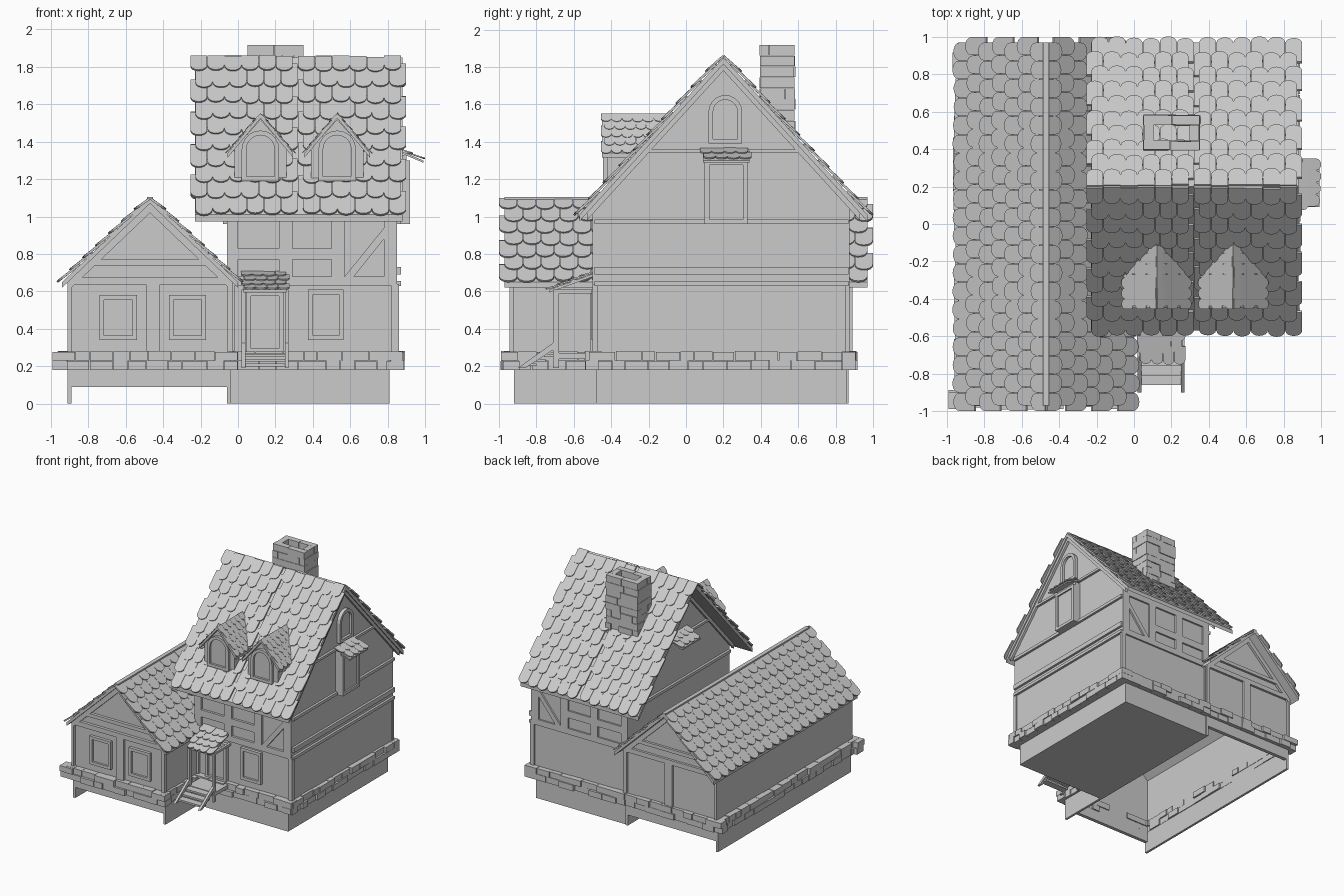
import bpy, bmesh, math, random
from mathutils import Vector

random.seed(4)
old = bpy.data.objects.get("Cube")
if old:
    bpy.data.objects.remove(old)

GREY = (0.6, 0.6, 0.6, 1)
mat = bpy.data.materials.new("plain grey")
mat.use_nodes = True
mat.diffuse_color = GREY
mat.node_tree.nodes["Principled BSDF"].inputs["Base Color"].default_value = GREY


def finish(bm, name):
    bmesh.ops.recalc_face_normals(bm, faces=bm.faces)
    mesh = bpy.data.meshes.new(name)
    bm.to_mesh(mesh)
    bm.free()
    mesh.materials.append(mat)
    bpy.context.collection.objects.link(bpy.data.objects.new(name, mesh))


def solid(bm, bottom, top):
    a = [bm.verts.new(p) for p in bottom]
    b = [bm.verts.new(p) for p in top]
    bm.faces.new(a)
    bm.faces.new(b)
    for i in range(len(a)):
        j = (i + 1) % len(a)
        bm.faces.new((a[i], a[j], b[j], b[i]))


def at(axis, t, a, z):
    """Point at depth t along axis, with a across it and z up."""
    return Vector((t, a, z)) if axis == "x" else Vector((a, t, z))


def prism(bm, axis, lo, hi, pts):
    solid(bm, [at(axis, lo, *p) for p in pts], [at(axis, hi, *p) for p in pts])


def box(bm, x0, x1, y0, y1, z0, z1):
    prism(bm, "y", y0, y1, [(x0, z0), (x1, z0), (x1, z1), (x0, z1)])


def outline(c, z, w, h, arched):
    r = w / 2
    if not arched:
        return [(c - r, z), (c + r, z), (c + r, z + h), (c - r, z + h)]
    arc = [(c + r * math.cos(k * math.pi / 10), z + h - r + r * math.sin(k * math.pi / 10))
           for k in range(11)]
    return [(c - r, z), (c + r, z)] + arc


def window(bm, axis, face, out, c, z, w, h, arched=False, b=0.025):
    """Raised frame around a thinner pane; out is the signed frame depth."""
    outer, inner = outline(c, z, w, h, arched), outline(c, z + b, w - 2 * b, h - 2 * b, arched)
    n = len(outer)
    rings = [[bm.verts.new(at(axis, t, *p)) for p in pts] for t, pts in
             ((face, outer), (face + out, outer), (face + out, inner), (face, inner))]
    for k in range(4):
        for i in range(n):
            j, m = (i + 1) % n, (k + 1) % 4
            bm.faces.new((rings[k][i], rings[k][j], rings[m][j], rings[m][i]))
    prism(bm, axis, face, face + out * 0.3, inner)


def slope(bm, axis, lo, hi, ridge, eave, drop):
    prism(bm, axis, lo, hi, [ridge, eave, (eave[0], eave[1] - drop), (ridge[0], ridge[1] - drop)])


def tiles(bm, axis, lo, hi, ridge, eave, rows, count, thick=0.012, first=0.1):
    """Rows of round-ended shingles from ridge to eave."""
    top, low = at(axis, 0, *ridge), at(axis, 0, *eave)
    u = at(axis, 1, 0, 0)
    d = (low - top).normalized()
    n = u.cross(d)
    n = n if n.z > 0 else -n
    length = (low - top).length
    w = (hi - lo) / (count + 0.3)
    step = length * (1 - first) / (rows - 1)
    for row in range(rows):
        end = length * first + row * step
        size = min(step * 1.5, end)
        shift = 0.3 * w * (row % 2)
        for k in range(count):
            mid = lo + shift + (k + 0.5) * w
            drop = random.uniform(-0.06, 0.06) * step
            r = min(w * 0.42, size * 0.6)
            shape = [(-0.49 * w, 0), (0.49 * w, 0)]
            shape += [(0.49 * w * math.cos(q * math.pi / 8), size - r + r * math.sin(q * math.pi / 8))
                      for q in range(9)]
            under = [top + u * (mid + a) + d * (end - size + s + drop) + n * (thick * 1.1 * s / size)
                     for a, s in shape]
            solid(bm, under, [p + n * thick for p in under])


# Main house body and footing
bm = bmesh.new()
prism(bm, "x", -0.06, 0.85, [(-0.48, 0.18), (0.86, 0.18), (0.86, 1.08), (0.2, 1.81), (-0.48, 1.07)])
box(bm, -0.06, 0.81, -0.48, 0.86, 0, 0.18)
finish(bm, "main_house_walls")

# Wing shell, open underneath
bm = bmesh.new()
for y in (-0.92, 0.84):
    prism(bm, "y", y, y + 0.03, [(-0.91, 0.09), (-0.04, 0.09), (-0.04, 0.64), (-0.47, 1.06), (-0.91, 0.64)])
for x in (-0.91, -0.06):
    box(bm, x, x + 0.02, -0.92, 0.87, 0, 0.66)
finish(bm, "wing_walls")

# Main roof
bm = bmesh.new()
for eave in ((-0.57, 1.01), (0.97, 1.01)):
    slope(bm, "x", -0.23, 0.88, (0.2, 1.85), eave, 0.035)
finish(bm, "main_roof_deck")
bm = bmesh.new()
for eave in ((-0.58, 1.0), (0.98, 1.0)):
    for lo, hi in ((-0.255, 0.32), (0.32, 0.9)):
        tiles(bm, "x", lo, hi, (0.2, 1.85), eave, 10, 6)
finish(bm, "main_roof_shingles")

# Wing roof
bm = bmesh.new()
for eave in ((-0.94, 0.65), (0.0, 0.65)):
    slope(bm, "y", -0.97, 0.97, (-0.47, 1.1), eave, 0.03)
box(bm, -0.487, -0.453, -0.97, 0.97, 1.085, 1.105)
finish(bm, "wing_roof_deck")
bm = bmesh.new()
for eave in ((-0.95, 0.64), (0.01, 0.64)):
    tiles(bm, "y", -1, 1, (-0.47, 1.09), eave, 7, 20, first=0.14)
finish(bm, "wing_roof_shingles")

# Dormers
for side, c in (("right", 0.12), ("left", 0.53)):
    bm = bmesh.new()
    prism(bm, "y", -0.42, -0.1, [(c - 0.14, 1.19), (c + 0.14, 1.19), (c + 0.14, 1.36),
                                 (c, 1.52), (c - 0.14, 1.36)])
    window(bm, "y", -0.42, -0.025, c, 1.19, 0.2, 0.27, True)
    finish(bm, side + "_dormer_body")
    bm = bmesh.new()
    for s in (-1, 1):
        slope(bm, "y", -0.45, -0.09, (c, 1.55), (c + s * 0.175, 1.34), 0.025)
        tiles(bm, "y", -0.455, -0.1, (c, 1.545), (c + s * 0.18, 1.335), 5, 6, 0.005, 0.2)
    finish(bm, side + "_dormer_roof")

# Timber frame on front and back of the main house
bm = bmesh.new()
for y0, y1 in ((-0.5, -0.47), (0.85, 0.875)):
    for x0, x1 in ((-0.06, 0), (0.22, 0.29), (0.5, 0.57), (0.78, 0.85)):
        box(bm, x0, x1, y0, y1, 0.64, 1.06)
    for z0, z1 in ((0.63, 0.68), (1.0, 1.06)):
        box(bm, -0.06, 0.85, y0, y1, z0, z1)
    box(bm, -0.06, 0.53, y0, y1, 0.77, 0.83)
    prism(bm, "y", y0, y1, [(0.57, 0.68), (0.62, 0.68), (0.78, 0.88), (0.78, 0.94)])
    box(bm, 0.82, 0.86, y0, y1, 0.28, 0.64)
    box(bm, -0.06, -0.02, y0, y1, 0.28, 0.64)
# Beams and rafters on the gable ends
for x0, x1 in ((0.85, 0.87), (-0.08, -0.06)):
    for z0, z1 in ((0.63, 0.655), (0.69, 0.73), (0.96, 0.985)):
        box(bm, x0, x1, -0.49, 0.87, z0, z1)
    box(bm, x0, x1, -0.22, 0.62, 1.34, 1.36)
    for eave in ((-0.53, 1.02), (0.93, 1.02)):
        slope(bm, "x", x0, x1, (0.2, 1.82), eave, 0.04)
finish(bm, "main_timber_frame")

# Timber frame on the wing ends
bm = bmesh.new()
for y0, y1 in ((-0.945, -0.92), (0.87, 0.89)):
    for x0, x1 in ((-0.91, -0.89), (-0.49, -0.42), (-0.06, -0.03)):
        box(bm, x0, x1, y0, y1, 0.28, 0.64)
    box(bm, -0.91, -0.03, y0, y1, 0.635, 0.675)
    box(bm, -0.8, -0.14, y0, y1, 0.74, 0.77)
    for eave in ((-0.91, 0.66), (-0.03, 0.66)):
        slope(bm, "y", y0, y1, (-0.47, 1.08), eave, 0.06)
finish(bm, "wing_timber_frame")

# Windows
bm = bmesh.new()
for c in (-0.64, -0.27):
    window(bm, "y", -0.92, -0.025, c, 0.34, 0.2, 0.24)
window(bm, "y", -0.48, -0.025, 0.47, 0.34, 0.19, 0.27)
window(bm, "x", 0.85, 0.03, 0.21, 1.39, 0.18, 0.26, True)
finish(bm, "windows")

# Boxed bay with small shingled awnings on both gables
bm = bmesh.new()
box(bm, 0.85, 0.9, 0.1, 0.33, 0.96, 1.33)
window(bm, "x", 0.9, 0.02, 0.215, 0.96, 0.23, 0.34)
finish(bm, "gable_bay")
bm = bmesh.new()
for ridge, eave in (((0.85, 1.36), (0.99, 1.3)), ((-0.06, 1.4), (-0.2, 1.34))):
    slope(bm, "y", 0.09, 0.34, ridge, eave, 0.012)
    tiles(bm, "y", 0.075, 0.35, ridge, eave, 2, 4, 0.008, 0.55)
finish(bm, "gable_awnings")

# Entrance: door, posts, roof, deck and steps
bm = bmesh.new()
window(bm, "y", -0.48, -0.03, 0.145, 0.27, 0.2, 0.33)
finish(bm, "front_door")
bm = bmesh.new()
box(bm, 0.02, 0.27, -0.7, -0.48, 0.24, 0.27)
for x in (0.02, 0.25):
    box(bm, x, x + 0.02, -0.71, -0.68, 0.19, 0.61)
    box(bm, x, x + 0.02, -0.71, -0.48, 0.59, 0.61)
    prism(bm, "x", x, x + 0.02, [(-0.9, 0.19), (-0.86, 0.19), (-0.69, 0.3), (-0.69, 0.34)])
for k in range(3):
    box(bm, 0.03, 0.26, -0.76 - 0.05 * k, -0.7 - 0.05 * k, 0.25 - 0.025 * k, 0.265 - 0.025 * k)
finish(bm, "porch_frame_and_steps")
bm = bmesh.new()
slope(bm, "x", 0.03, 0.26, (-0.48, 0.7), (-0.73, 0.61), 0.015)
tiles(bm, "x", 0.015, 0.275, (-0.48, 0.7), (-0.745, 0.6), 4, 4, 0.009, 0.3)
finish(bm, "porch_roof")


# Stone plinth in two courses
def course(bm, x0, x1, y0, y1, z0, z1):
    along_x = x1 - x0 > y1 - y0
    p, end = (x0, x1) if along_x else (y0, y1)
    while p < end - 0.01:
        q = p + random.uniform(0.07, 0.15)
        q = end if end - q < 0.05 else q
        g = random.uniform(-0.012, 0.012)
        h = random.uniform(-0.004, 0.002)
        if along_x:
            box(bm, p, q - 0.003, y0 + g, y1 + g, z0, z1 + h)
        else:
            box(bm, x0 + g, x1 + g, p, q - 0.003, z0, z1 + h)
        p = q


bm = bmesh.new()
for z in (0.18, 0.23):
    course(bm, -0.99, 0.0, -0.98, -0.89, z, z + 0.05)
    course(bm, -0.955, -0.88, -0.97, 0.9, z, z + 0.05)
    course(bm, -0.97, 0.88, 0.83, 0.905, z, z + 0.05)
    course(bm, 0.8, 0.88, -0.54, 0.91, z, z + 0.05)
    course(bm, -0.03, 0.89, -0.53, -0.46, z, z + 0.05)
    course(bm, -0.08, -0.01, -0.97, -0.5, z, z + 0.05)
finish(bm, "stone_plinth")

# Hollow brick chimney
bm = bmesh.new()
for k in range(10):
    z, e = 1.92 - 0.058 * (k + 1), 0.05 * (k % 2)
    for y0, y1 in ((0.395, 0.445), (0.53, 0.58)):
        split = 0.2 + random.uniform(-0.05, 0.05)
        g = random.uniform(-0.006, 0.006)
        box(bm, 0.05 + e, split, y0 + g, y1 + g, z, z + 0.056)
        box(bm, split + 0.003, 0.35 - e, y0 - g, y1 - g, z, z + 0.056)
    for x0, x1 in ((0.05, 0.1), (0.3, 0.35)):
        g = random.uniform(-0.005, 0.005)
        box(bm, x0 + g, x1 + g, 0.445 - e, 0.53 + e, z, z + 0.056)
finish(bm, "chimney")
